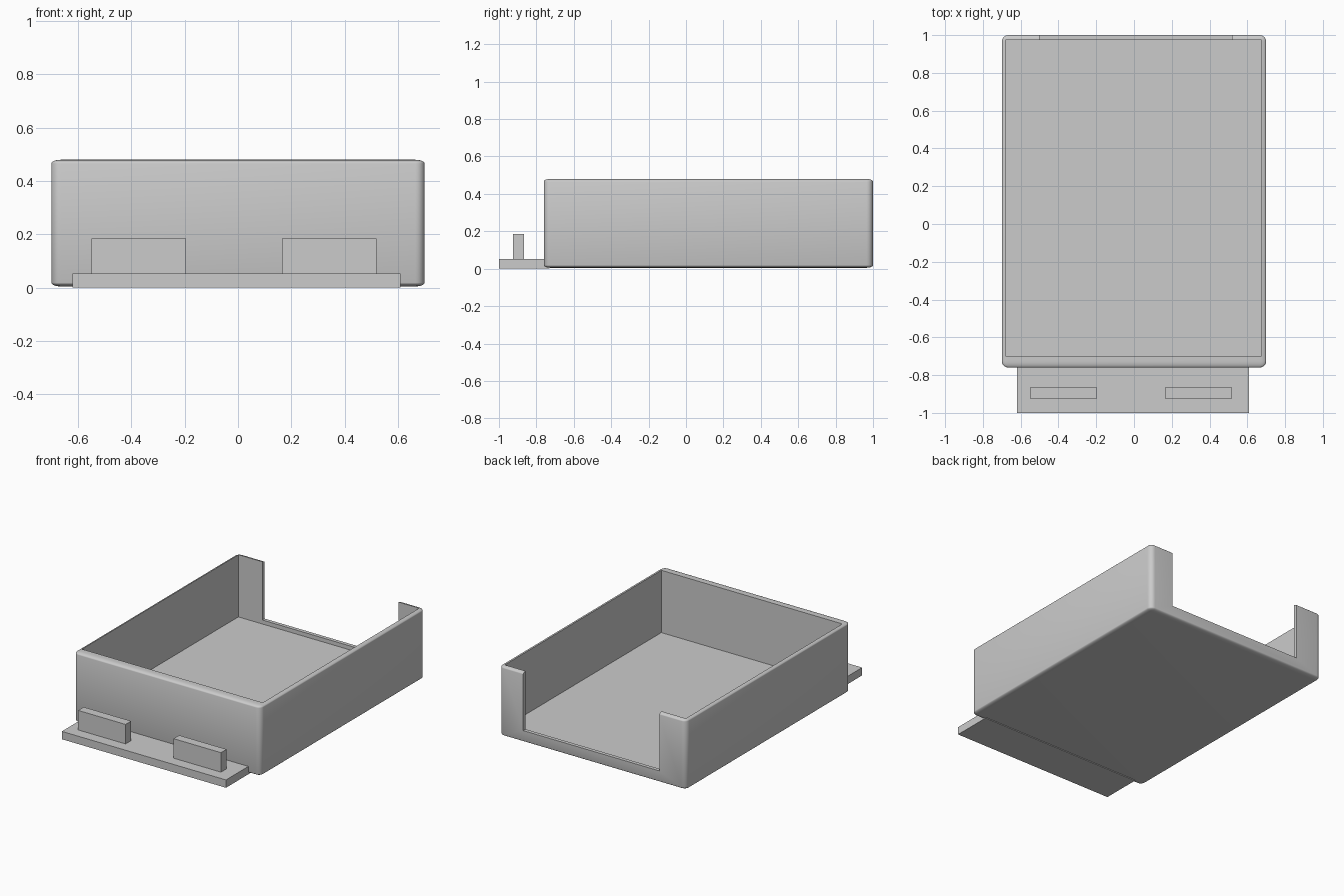
import bpy
import bmesh
import math
from mathutils import Vector

if "Cube" in bpy.data.objects:
    bpy.data.objects.remove(bpy.data.objects["Cube"], do_unlink=True)

grey = bpy.data.materials.new("plain grey")
grey.use_nodes = True
colour = (0.6, 0.6, 0.6, 1)
grey.diffuse_color = colour
grey.node_tree.nodes["Principled BSDF"].inputs["Base Color"].default_value = colour


def box(name, low, high, bevel=0, squash=1):
    """Box between two corners; squash flattens the bevel in height."""
    low, high = Vector(low), Vector(high)
    size, centre = high - low, (low + high) / 2
    bm = bmesh.new()
    bmesh.ops.create_cube(bm, size=1)
    bmesh.ops.scale(bm, vec=(size.x, size.y, size.z / squash), verts=bm.verts)
    if bevel:
        bmesh.ops.bevel(bm, geom=bm.edges[:], offset=bevel, segments=6,
                        profile=0.5, affect='EDGES')
    bmesh.ops.scale(bm, vec=(1, 1, squash), verts=bm.verts)
    bmesh.ops.translate(bm, vec=centre, verts=bm.verts)
    mesh = bpy.data.meshes.new(name)
    bm.to_mesh(mesh)
    bm.free()
    mesh.materials.append(grey)
    obj = bpy.data.objects.new(name, mesh)
    bpy.context.collection.objects.link(obj)
    return obj


# Open tray: rounded shell with a cavity and a wide notch in the back wall
tray = box("tray", (-0.7, -0.76, 0.005), (0.7, 1, 0.48), bevel=0.035, squash=0.4)
cavity = box("cavity_cutter", (-0.68, -0.7, 0.058), (0.675, 0.975, 0.7))
notch = box("notch_cutter", (-0.5, 0.9, 0.085), (0.52, 1.1, 0.7))
for cutter in (cavity, notch):
    cut = tray.modifiers.new(cutter.name, 'BOOLEAN')
    cut.operation = 'DIFFERENCE'
    cut.solver = 'EXACT'
    cut.object = cutter
bpy.context.view_layer.update()
cut_mesh = bpy.data.meshes.new_from_object(
    tray.evaluated_get(bpy.context.evaluated_depsgraph_get()))
tray.modifiers.clear()
tray.data = cut_mesh
for cutter in (cavity, notch):
    bpy.data.objects.remove(cutter, do_unlink=True)

bpy.ops.object.select_all(action='DESELECT')
tray.select_set(True)
bpy.context.view_layer.objects.active = tray
bpy.ops.object.shade_smooth_by_angle(angle=math.radians(35))

# Front ledge with two upright tabs
box("front_ledge", (-0.62, -1, 0), (0.61, -0.73, 0.053))
for name, x in (("right_tab", -0.55), ("left_tab", 0.165)):
    box(name, (x, -0.925, 0.05), (x + 0.355, -0.865, 0.185))
